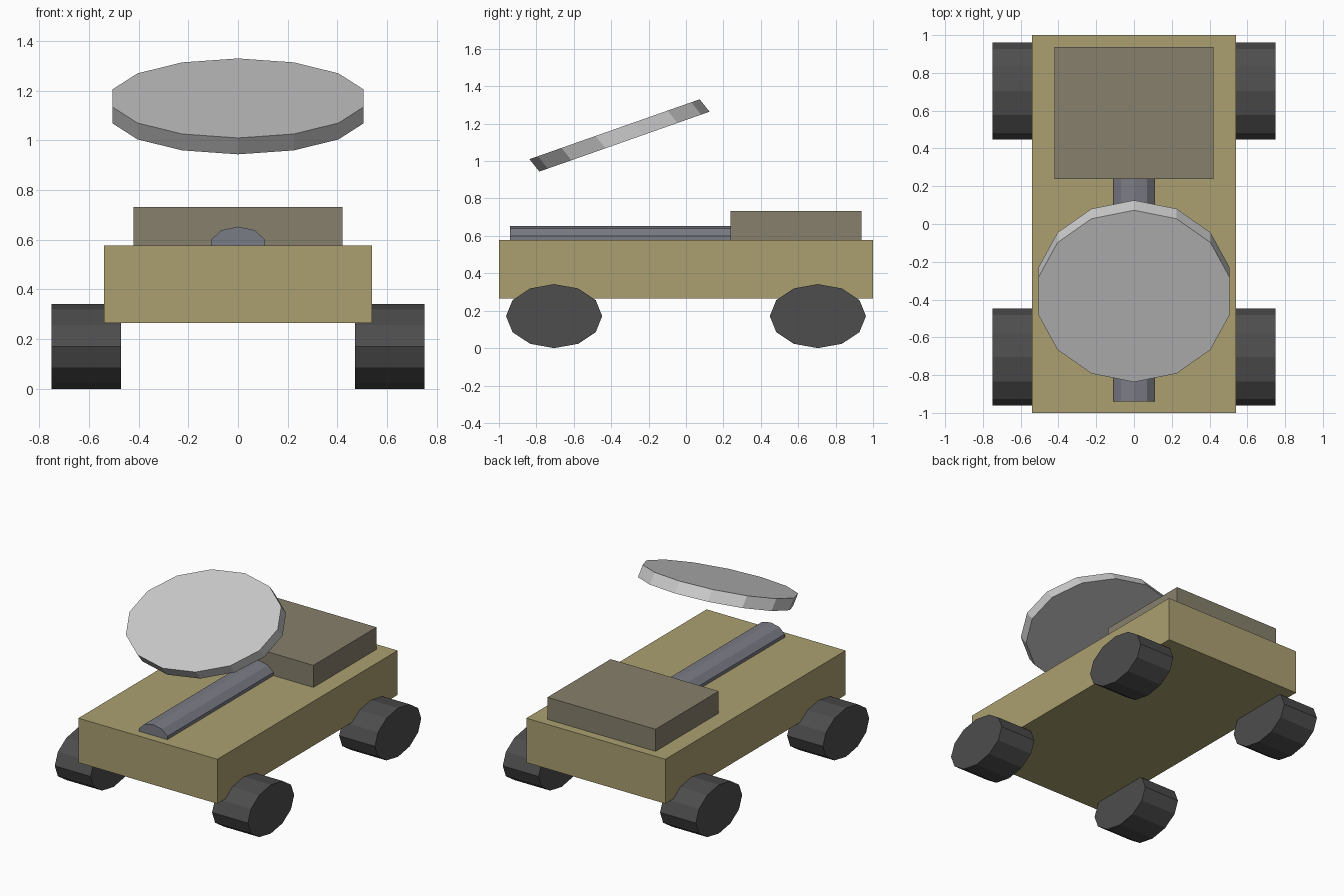
import bpy
import bmesh
from math import sin, cos, tau
from mathutils import Vector

if "Cube" in bpy.data.objects:
    bpy.data.objects.remove(bpy.data.objects["Cube"])


def material(name, rgb):
    mat = bpy.data.materials.new(name)
    mat.diffuse_color = (*rgb, 1)
    mat.use_nodes = True
    mat.node_tree.nodes["Principled BSDF"].inputs["Base Color"].default_value = mat.diffuse_color
    return mat


def prism(name, points, offset, mat=None):
    """Flat polygon extruded along an offset vector."""
    bm = bmesh.new()
    face = bm.faces.new([bm.verts.new(p) for p in points])
    ext = bmesh.ops.extrude_face_region(bm, geom=[face], use_keep_orig=True)
    top = [v for v in ext["geom"] if isinstance(v, bmesh.types.BMVert)]
    bmesh.ops.translate(bm, vec=offset, verts=top)
    bmesh.ops.recalc_face_normals(bm, faces=bm.faces)
    mesh = bpy.data.meshes.new(name)
    bm.to_mesh(mesh)
    bm.free()
    obj = bpy.data.objects.new(name, mesh)
    bpy.context.collection.objects.link(obj)
    if mat:
        mesh.materials.append(mat)
    return obj


def ellipse(center, u, v, sides):
    """Ring of points with its first vertex at center + v."""
    c, u, v = Vector(center), Vector(u), Vector(v)
    return [c + u * sin(tau * i / sides) + v * cos(tau * i / sides)
            for i in range(sides)]


def box(name, hx, y0, y1, z0, z1, mat):
    base = [(-hx, y0, z0), (hx, y0, z0), (hx, y1, z0), (-hx, y1, z0)]
    return prism(name, base, (0, 0, z1 - z0), mat)


tan = material("tan", (0.41, 0.35, 0.165))
drab = material("drab", (0.24, 0.215, 0.147))
steel = material("steel", (0.195, 0.2, 0.235))
rubber = material("rubber", (0.074, 0.074, 0.074))

# Chassis and raised rear housing
box("body", 0.54, -1.0, 1.0, 0.265, 0.577, tan)
box("rear_housing", 0.42, 0.237, 0.938, 0.577, 0.732, drab)

# Half-sunk tube along the deck
prism("deck_tube", ellipse((0, -0.94, 0.576), (0.115, 0, 0), (0, 0, 0.077), 10),
      (0, 1.24, 0), steel)

# Four wheels
for side, sx in (("left", -1), ("right", 1)):
    for end, y in (("front", -0.705), ("rear", 0.705)):
        ring = ellipse((sx * 0.472, y, 0.171), (0, 0.257, 0), (0, 0, 0.171), 12)
        prism(f"{end}_{side}_wheel", ring, (sx * 0.278, 0, 0), rubber)

# Tilted floating dish, slightly sheared
prism("dish", ellipse((0, -0.382, 1.17), (0.518, 0, 0), (0, 0.455, 0.16), 14),
      (0, 0.053, -0.066))
